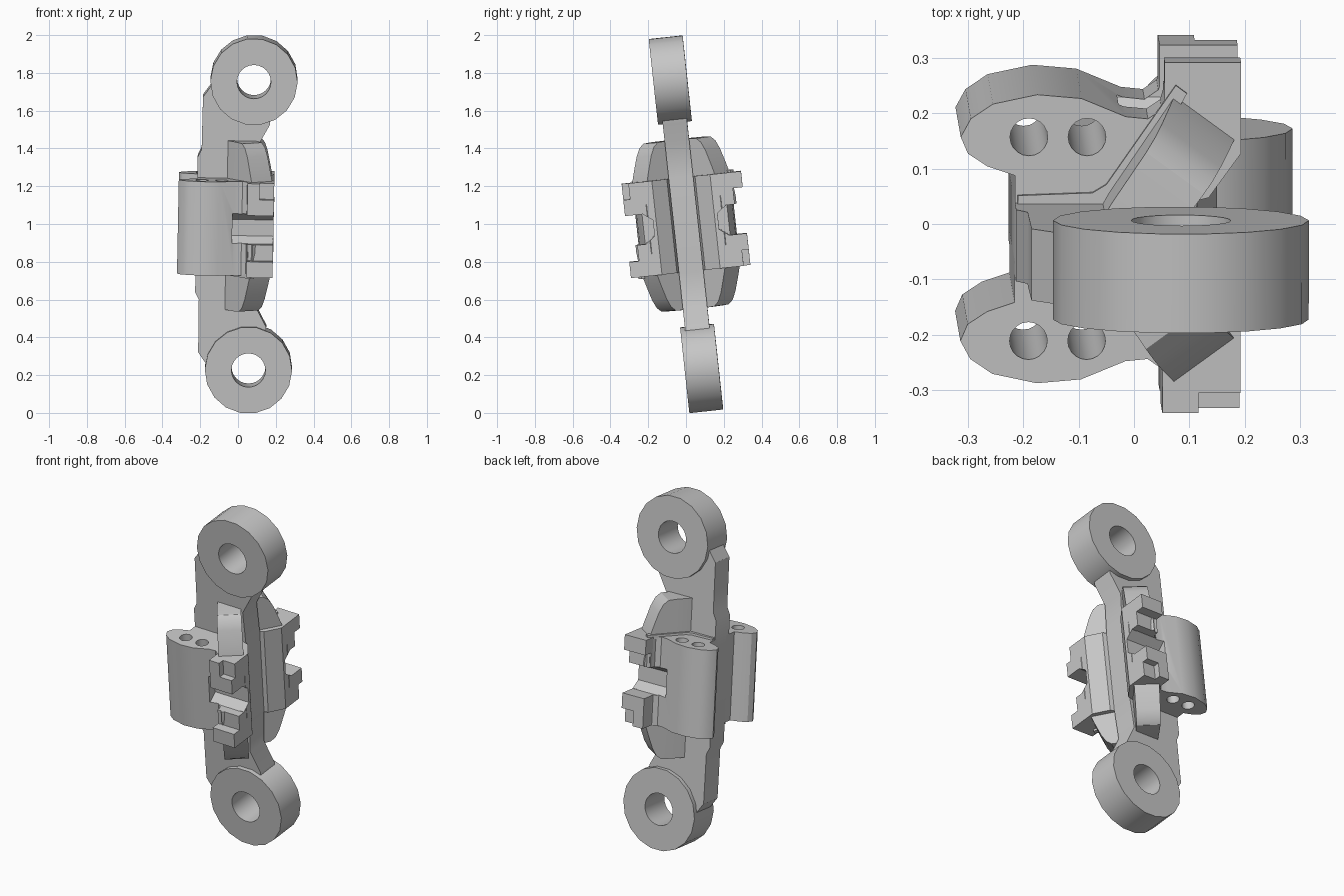
import bpy, bmesh, math
from mathutils import Matrix, Vector

if "Cube" in bpy.data.objects:
    bpy.data.objects.remove(bpy.data.objects["Cube"])

COLOUR = (0.57, 0.57, 0.57, 1)
grey = bpy.data.materials.new("plain_grey")
grey.use_nodes = True
grey.diffuse_color = COLOUR
grey.node_tree.nodes["Principled BSDF"].inputs["Base Color"].default_value = COLOUR

# Everything is modelled upright, then leaned by this pose
POSE = (Matrix.Translation((0, 0, 1)) @ Matrix.Rotation(math.radians(1.1), 4, "Y")
        @ Matrix.Rotation(math.radians(6.2), 4, "X"))
TO_XYZ = {"z": lambda a, b, c: (a, b, c),
          "y": lambda a, b, c: (a, c, b),
          "x": lambda a, b, c: (c, a, b)}


def prism(name, points, low, high, axis="z"):
    """Extrude a flat outline along an axis."""
    bm = bmesh.new()
    base = [bm.verts.new(TO_XYZ[axis](a, b, low)) for a, b in points]
    face = bm.faces.new(base)
    move = Vector(TO_XYZ[axis](0, 0, high - low))
    new = bmesh.ops.extrude_face_region(bm, geom=[face])["geom"]
    bmesh.ops.translate(bm, vec=move, verts=[v for v in new if isinstance(v, bmesh.types.BMVert)])
    bmesh.ops.recalc_face_normals(bm, faces=bm.faces[:])
    mesh = bpy.data.meshes.new(name)
    bm.to_mesh(mesh)
    bm.free()
    mesh.materials.append(grey)
    ob = bpy.data.objects.new(name, mesh)
    bpy.context.collection.objects.link(ob)
    return ob


def box(name, x, y, z):
    return prism(name, [(x[0], y[0]), (x[1], y[0]), (x[1], y[1]), (x[0], y[1])], *z)


def circle(x, y, r, n):
    return [(x + r * math.cos(math.tau * i / n),
             y + r * math.sin(math.tau * i / n)) for i in range(n)]


def mirrored(half):
    """Close an outline by mirroring it top to bottom."""
    return half + [(a, -b) for a, b in reversed(half)]


def activate(ob):
    bpy.ops.object.select_all(action="DESELECT")
    ob.select_set(True)
    bpy.context.view_layer.objects.active = ob


def cut(ob, tool, operation="DIFFERENCE"):
    """Apply a boolean and drop the tool."""
    mod = ob.modifiers.new("cut", "BOOLEAN")
    mod.object, mod.operation, mod.solver = tool, operation, "EXACT"
    activate(ob)
    bpy.ops.object.modifier_apply(modifier=mod.name)
    bpy.data.objects.remove(tool)


parts = []

# Central spine plate
right_edge = [(0.11, 0.25), (0.10, 0.43), (0.16, 0.54), (0.16, 0.66)]
left_edge = [(-0.12, 0.79), (-0.198, 0.68), (-0.2, 0.40), (-0.22, 0.36)]
spine = prism("spine_plate", mirrored(right_edge + left_edge), -0.065, 0.065, "y")
parts.append(spine)

# Eye rings at both ends
for label, s in (("upper", 1), ("lower", -1)):
    z = 0.768 * s
    cut(spine, prism("bore", circle(0.07, z, 0.15, 24), -0.3, 0.3, "y"))
    ring = prism(label + "_eye_ring", circle(0.07, z, 0.231, 18), -0.09, 0.09, "y")
    cut(ring, prism("bore", circle(0.07, z, 0.09, 24), -0.3, 0.3, "y"))
    parts.append(ring)

# Side outlines, drawn for the +y side
lug_outline = [(-0.22, 0.04), (-0.22, 0.115), (-0.27, 0.132), (-0.305, 0.155), (-0.318, 0.185),
               (-0.30, 0.218), (-0.26, 0.245), (-0.18, 0.262), (-0.10, 0.255),
               (-0.02, 0.222), (0.02, 0.218), (0.045, 0.235), (0.055, 0.27),
               (0.09, 0.26), (0.06, 0.20), (-0.03, 0.04)]
web_outline = [(-0.075, 0.04), (-0.05, 0.085), (0.085, 0.285), (0.195, 0.205), (0.07, 0.04)]
fillet_outline = [(-0.215, 0.05), (-0.215, 0.08), (-0.08, 0.085), (-0.055, 0.10),
                  (0.07, 0.28), (0.09, 0.265), (-0.03, 0.05)]
dome_half = [(0.278, 0.12), (0.262, 0.22), (0.23, 0.30), (0.195, 0.38), (0.165, 0.425),
             (0.13, 0.447), (0.07, 0.45), (-0.1, 0.45)]
rail_outline = [(0.06, 0.05), (0.09, 0.065), (0.13, 0.075), (0.188, 0.155), (0.188, 0.22),
                (0.06, 0.22)]
slot_half = [(0.172, 0.043), (0.222, 0.08), (0.5, 0.08)]

# The dome is drawn along x, then sheared so its ends lie square to the diagonal web
SHEAR = Matrix.Identity(4)
SHEAR[1][0], SHEAR[1][3] = -0.73, 0.73 * 0.08

for label, s in (("back", 1), ("front", -1)):

    # Rounded lug with two through holes
    lug = prism(label + "_lug", lug_outline, -0.25, 0.25)
    for x in (-0.195, -0.09):
        cut(lug, prism("hole", circle(x, 0.185, 0.034, 20), -0.5, 0.5))

    # Diagonal web with domed ends
    web = prism(label + "_domed_web", web_outline, -0.5, 0.5)
    dome = prism("dome", mirrored(dome_half), -0.5, 0.5, "x")
    dome.data.transform(SHEAR)
    cut(web, dome, "INTERSECT")

    # Bevelled rail beside the spine
    rail = prism(label + "_rail", rail_outline, -0.25, 0.25)

    # Tapered slot across the lug, web and rail
    for ob in (lug, web, rail):
        cut(ob, prism("slot", mirrored(slot_half), -0.03, 0.4, "x"))

    # Low fillet step where lug meets spine and web
    side = [lug, web, rail, prism(label + "_fillet", fillet_outline, 0.24, 0.262)]

    # Stepped teeth
    side += [box(label + "_tooth_root", (0.05, 0.188), (0.17, 0.268), (0.08, 0.25)),
             box(label + "_tooth_tip", (0.05, 0.188), (0.26, 0.32), (0.165, 0.25)),
             box(label + "_wide_tooth", (0.047, 0.112), (0.17, 0.316), (-0.25, -0.08)),
             box(label + "_wide_tooth_shelf", (0.11, 0.188), (0.17, 0.316), (-0.165, -0.08)),
             box(label + "_wide_tooth_foot", (0.11, 0.188), (0.17, 0.28), (-0.25, -0.16))]

    # The front side is the back side turned half round the x axis
    if s < 0:
        for ob in side:
            ob.data.transform(Matrix.Rotation(math.pi, 4, "X"))
    parts += side

# Shade and pose
for ob in parts:
    ob.data.transform(POSE)
    activate(ob)
    bpy.ops.object.shade_smooth_by_angle(angle=math.radians(32))
